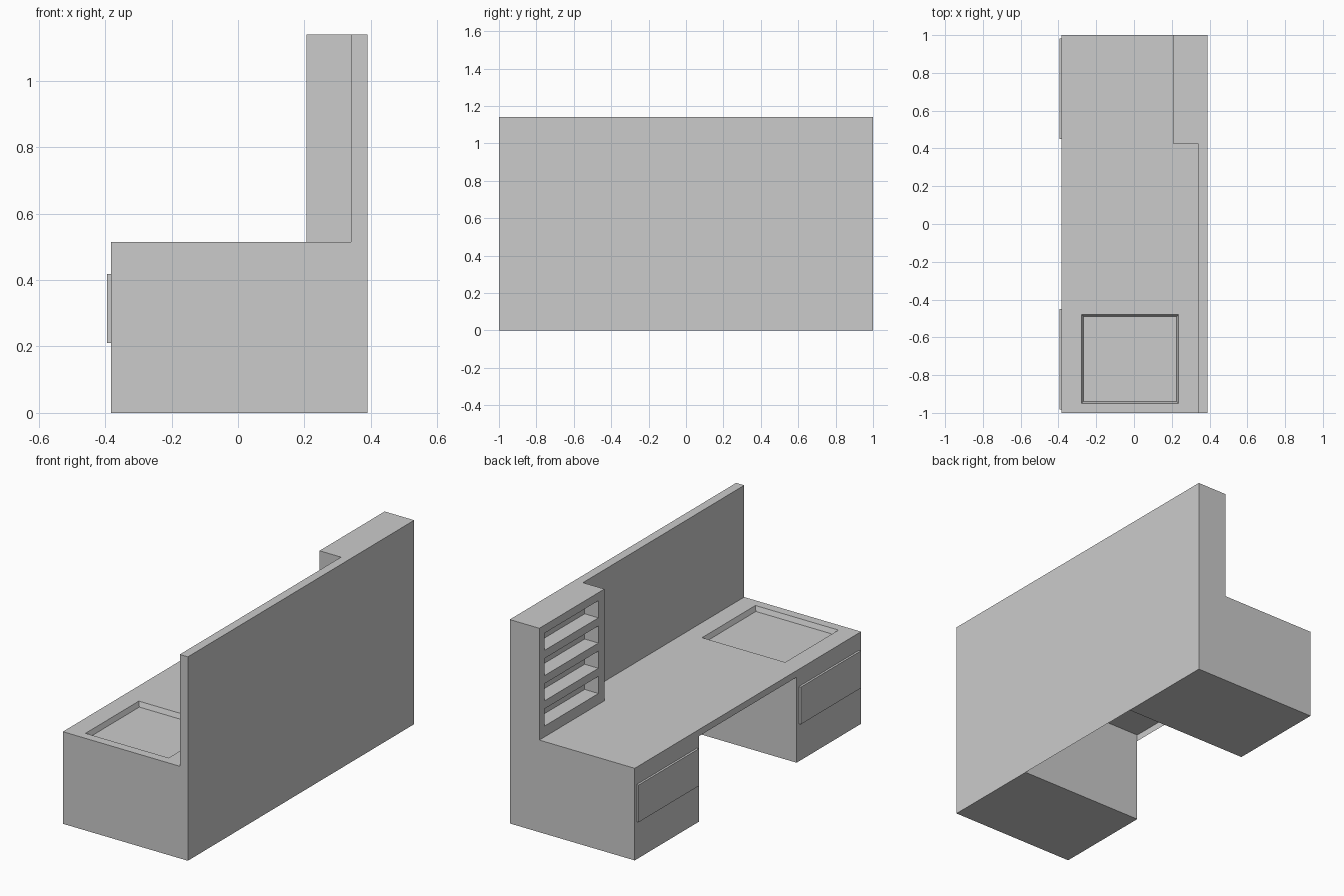
import bpy, bmesh

if "Cube" in bpy.data.objects:
    bpy.data.objects.remove(bpy.data.objects["Cube"])

XF, XB = -0.383, 0.39      # desk front and back
TOP, HIGH = 0.515, 1.14    # desktop height, full height
KNEE = 0.43                # half width of the kneehole
WALL, SHELF = 0.34, 0.207  # front planes of back wall and shelf unit


def make(name, faces):
    """Object from a list of polygons, welded with consistent normals."""
    bm = bmesh.new()
    for f in faces:
        bm.faces.new([bm.verts.new(p) for p in f])
    bmesh.ops.remove_doubles(bm, verts=bm.verts, dist=1e-4)
    bmesh.ops.recalc_face_normals(bm, faces=bm.faces)
    me = bpy.data.meshes.new(name)
    bm.to_mesh(me)
    bm.free()
    ob = bpy.data.objects.new(name, me)
    bpy.context.collection.objects.link(ob)
    return ob


def box(lo, hi, skip=()):
    """Box faces; skip holds (axis, side) pairs left open."""
    out = []
    for a in range(3):
        b, c = (a + 1) % 3, (a + 2) % 3
        for s in (0, 1):
            if (a, s) in skip:
                continue
            face = []
            for u, v in ((0, 0), (1, 0), (1, 1), (0, 1)):
                p = [0, 0, 0]
                p[a], p[b], p[c] = (lo, hi)[s][a], (lo, hi)[u][b], (lo, hi)[v][c]
                face.append(tuple(p))
            out.append(face)
    return out


def grid_panel(us, vs, place, pockets, depth, taper=0.0):
    """Panel of cells; pocket cells are sunk by depth with optional taper."""
    out = []
    for i in range(len(us) - 1):
        for j in range(len(vs) - 1):
            u0, u1, v0, v1 = us[i], us[i + 1], vs[j], vs[j + 1]
            rim = [place(u, v, 0) for u, v in ((u0, v0), (u1, v0), (u1, v1), (u0, v1))]
            if (i, j) not in pockets:
                out.append(rim)
                continue
            t = taper
            floor = [place(u, v, depth) for u, v in
                     ((u0 + t, v0 + t), (u1 - t, v0 + t), (u1 - t, v1 - t), (u0 + t, v1 - t))]
            out.append(floor)
            out += [[rim[k], rim[k - 1], floor[k - 1], floor[k]] for k in range(4)]
    return out


# pedestals and drawer fronts, one on each side
for side, s in (("left", 1), ("right", -1)):
    y0, y1 = sorted((s * KNEE, s * 1.0))
    make(side + "_pedestal", box((XF, y0, 0), (XB, y1, TOP), skip=[(2, 1)]))
    y0, y1 = sorted((s * 0.45, s * 0.982))
    make(side + "_drawer_front", box((-0.395, y0, 0.21), (XF, y1, 0.418), skip=[(0, 1)]))

# desktop with shallow tray recess
make("desktop", grid_panel([XF, -0.278, 0.236, WALL], [-1, -0.95, -0.479, 1],
                           lambda u, v, d: (u, v, TOP - d), {(1, 1)}, 0.027, 0.01))

# thin lip over the kneehole and panel closing its back
for name, x, z in (("front_lip", XF, 0.478), ("modesty_panel", XB, 0.0)):
    make(name, [[(x, -KNEE, z), (x, KNEE, z), (x, KNEE, TOP), (x, -KNEE, TOP)]])

# back wall and shelf unit
SY = 0.425
make("back_wall", box((WALL, -1, TOP), (XB, SY, HIGH), skip=[(2, 0), (1, 1)])
     + box((WALL, SY, TOP), (XB, 1, HIGH), skip=[(2, 0), (1, 0), (0, 0)]))
zs = [TOP]
for k in range(4):
    z = 0.576 + k * 0.141
    zs += [z, z + 0.096]
zs.append(HIGH)
make("shelf_unit", box((SHELF, SY, TOP), (WALL, 1, HIGH), skip=[(0, 0), (0, 1), (2, 0)])
     + grid_panel([SY, 0.478, 0.955, 1], zs, lambda u, v, d: (SHELF + d, u, v),
                  {(1, j) for j in (1, 3, 5, 7)}, 0.085))
